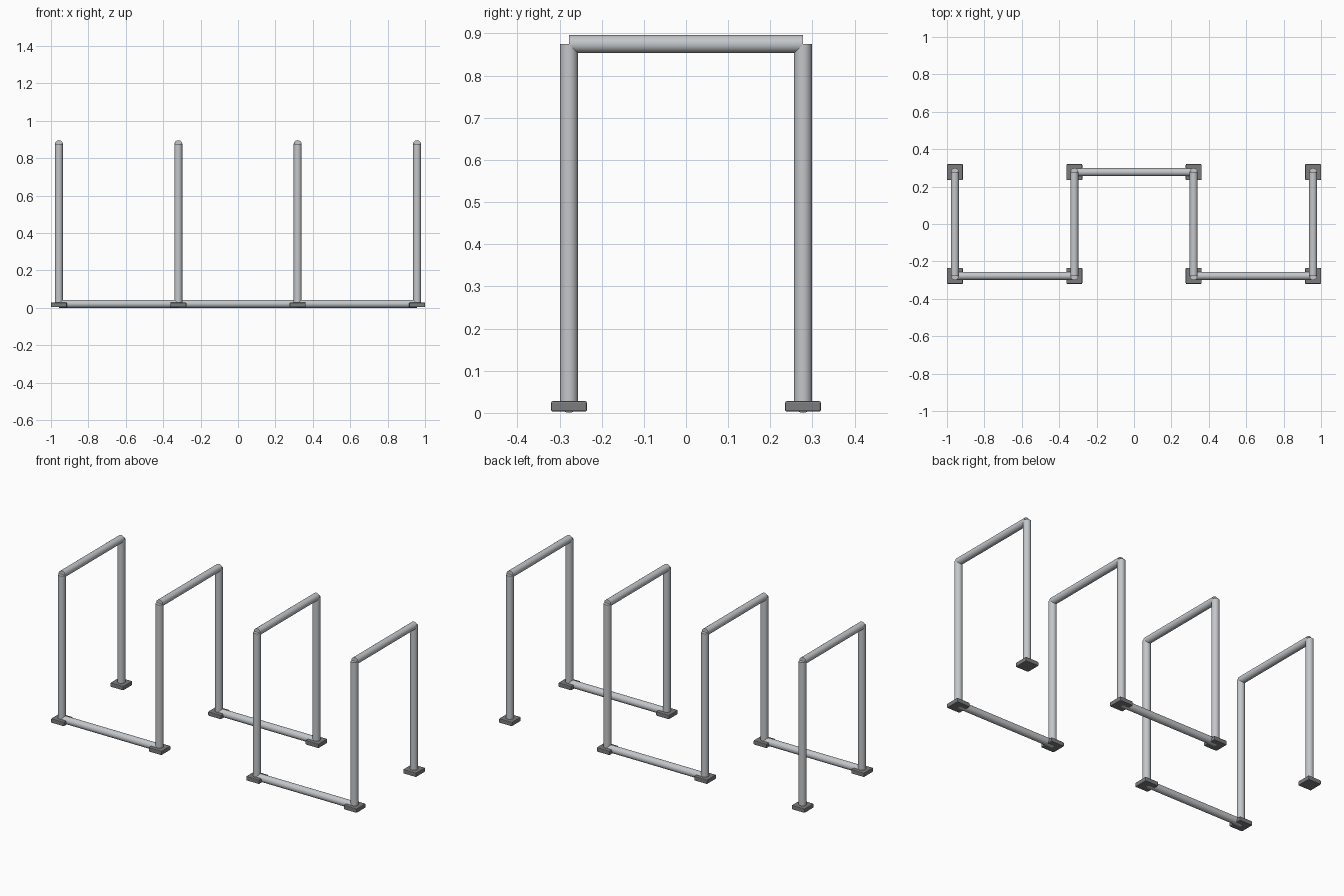
import bpy
from mathutils import Vector

if "Cube" in bpy.data.objects:
    bpy.data.objects.remove(bpy.data.objects["Cube"])

R = 0.0213                       # tube radius
XS = [-0.9575, -0.319, 0.319, 0.9575]
Y = 0.2775
Z_TOP, Z_LOW = 0.8747, 0.0215


def material(name, colour):
    m = bpy.data.materials.new(name)
    m.diffuse_color = (*colour, 1)
    m.use_nodes = True
    m.node_tree.nodes["Principled BSDF"].inputs["Base Color"].default_value = m.diffuse_color
    return m


STEEL = material("steel", (0.55, 0.57, 0.59))
DARK = material("dark_steel", (0.2, 0.2, 0.21))


def tube(name, a, b):
    a, b = Vector(a), Vector(b)
    d = b - a
    bpy.ops.mesh.primitive_cylinder_add(
        vertices=24, radius=R, depth=d.length, location=(a + b) / 2,
        rotation=d.to_track_quat('Z', 'Y').to_euler())
    ob = bpy.context.object
    ob.name = name
    ob.data.materials.append(STEEL)
    bpy.ops.object.shade_smooth_by_angle(angle=0.6)


def foot(name, x, y):
    bpy.ops.mesh.primitive_cube_add(size=1, location=(x, y, 0.0155))
    ob = bpy.context.object
    ob.name = name
    ob.scale = (0.085, 0.085, 0.025)
    bpy.ops.object.transform_apply(location=False, rotation=False, scale=True)
    ob.data.materials.append(DARK)
    mod = ob.modifiers.new("soft_edges", 'BEVEL')
    mod.width = 0.004
    mod.segments = 2


# Hoops: two legs with feet and a top bar each
for i, x in enumerate(XS):
    for side, y in (("front", -Y), ("back", Y)):
        tube(f"{side}_leg_{i}", (x, y, Z_LOW), (x, y, Z_TOP))
        foot(f"{side}_foot_{i}", x, y)
    tube(f"top_bar_{i}", (x, -Y, Z_TOP), (x, Y, Z_TOP))

# Floor rails alternating front, back, front
for i in range(3):
    y = Y if i % 2 else -Y
    tube(f"floor_rail_{i}", (XS[i], y, Z_LOW), (XS[i + 1], y, Z_LOW))
